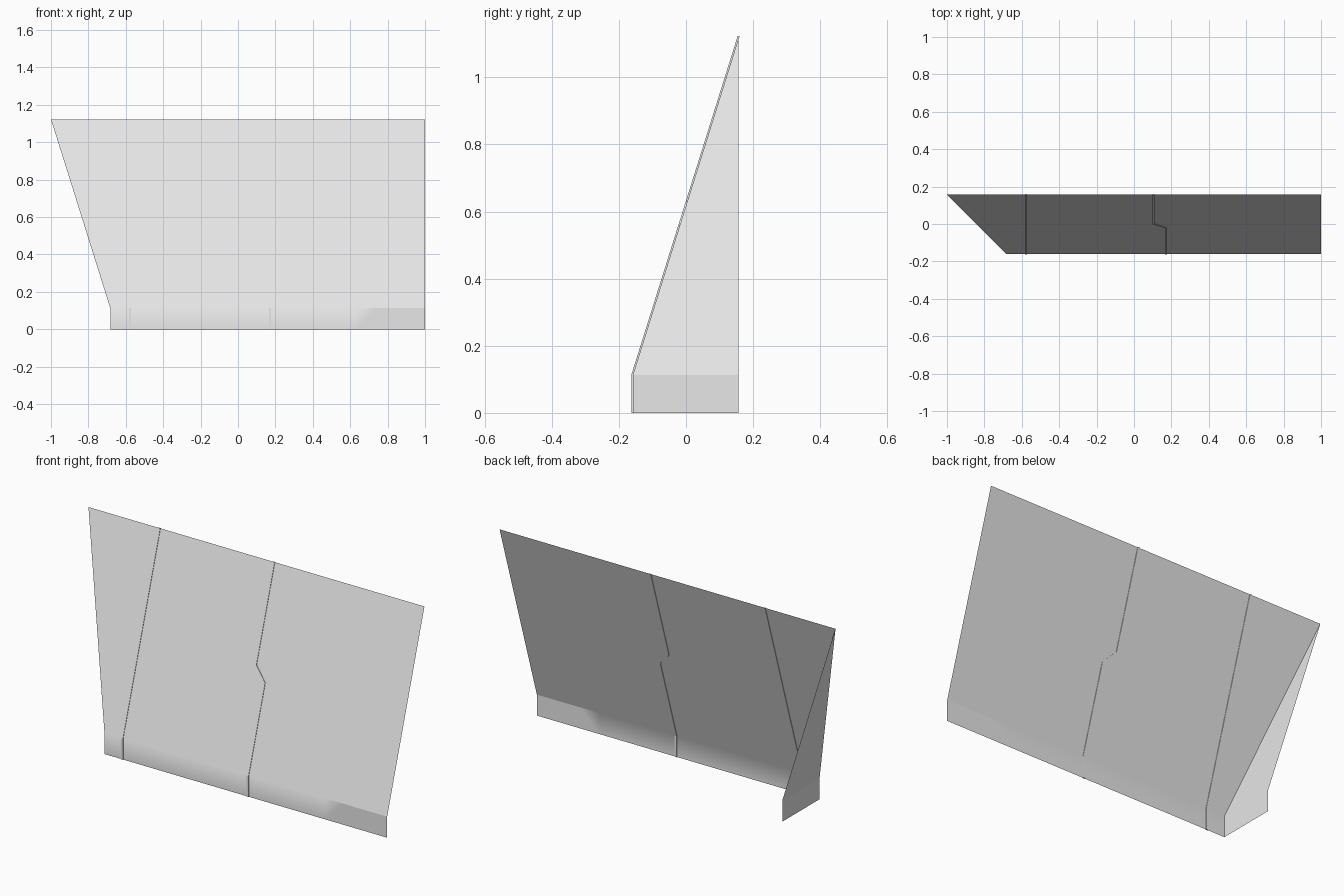
import bpy, bmesh

cube = bpy.data.objects.get("Cube")
if cube:
    bpy.data.objects.remove(cube)

FRONT, BACK = -0.16, 0.157     # depth of the foot and of the top edge
FOLD, TOP = 0.113, 1.123       # heights of the fold and the top edge
FOOT_X = -0.683                # corner at the foot, the top corner reaches -1

grey = bpy.data.materials.new("plain grey")
grey.use_nodes = True
grey.diffuse_color = (0.8, 0.8, 0.8, 1)
grey.node_tree.nodes["Principled BSDF"].inputs["Base Color"].default_value = grey.diffuse_color


def wall_y(z):
    """Depth of the wall surface at height z."""
    return FRONT + (BACK - FRONT) * max(0, (z - FOLD) / (TOP - FOLD))


def finish(bm, name):
    mesh = bpy.data.meshes.new(name)
    bm.to_mesh(mesh)
    bm.free()
    mesh.materials.append(grey)
    obj = bpy.data.objects.new(name, mesh)
    bpy.context.collection.objects.link(obj)
    return obj


def sheet(name, rows, sharp_after=None):
    """Thin sheet through rows of points, listed from the foot upwards."""
    bm = bmesh.new()
    grid = [[bm.verts.new(p) for p in row] for row in rows]
    for low, high in zip(grid, grid[1:]):
        for i in range(len(low) - 1):
            corners = [low[i], low[i + 1], high[i + 1], high[i]]
            bm.faces.new(corners).smooth = True
    bmesh.ops.remove_doubles(bm, verts=bm.verts, dist=0.0001)
    # Crisp part of the fold
    if sharp_after is not None:
        for e in bm.edges:
            if all(abs(v.co.z - FOLD) < 0.001 and v.co.x > sharp_after for v in e.verts):
                e.smooth = False
    obj = finish(bm, name)
    weighted = obj.modifiers.new("weighted normals", 'WEIGHTED_NORMAL')
    weighted.keep_sharp = True
    weighted.weight = 100
    return obj


def seam(name, path, half=0.006, relief=0.003):
    """Narrow raised strip that follows the wall on both sides."""
    bm = bmesh.new()
    rings = []
    for x, z in path:
        y = wall_y(z)
        rings.append([bm.verts.new((x + sx * half, y + sy * relief, z))
                      for sx, sy in ((-1, -1), (1, -1), (1, 1), (-1, 1))])
    for a, b in zip(rings, rings[1:]):
        for i in range(4):
            j = (i + 1) % 4
            bm.faces.new((a[i], a[j], b[j], b[i]))
    bm.faces.new(rings[0])
    bm.faces.new(rings[-1])
    bmesh.ops.recalc_face_normals(bm, faces=bm.faces)
    return finish(bm, name)


# Leaning front wall with its upright foot
columns = (0.63, 0.74, 1.0)
wall_rows = []
for z, left in ((0, FOOT_X), (FOLD, FOOT_X), (TOP, -1)):
    wall_rows.append([(x, wall_y(z), z) for x in (left, *columns)])
sheet("front_wall", wall_rows, sharp_after=0.6)

# Side return that tapers to the top corner
side_rows = [[(FOOT_X, BACK, z), (FOOT_X, FRONT, z)] for z in (0, FOLD)]
bm = bmesh.new()
foot, fold = [[bm.verts.new(p) for p in row] for row in side_rows]
bm.faces.new((foot[0], foot[1], fold[1], fold[0]))
bm.faces.new((fold[0], fold[1], bm.verts.new((-1, BACK, TOP))))
finish(bm, "side_return")

# Straight and stepped panel seams
seam("straight_seam", [(-0.577, z) for z in (0, FOLD, TOP)])
seam("stepped_seam", [(0.171, 0), (0.171, FOLD), (0.171, 0.56),
                      (0.104, 0.63), (0.104, TOP)])
